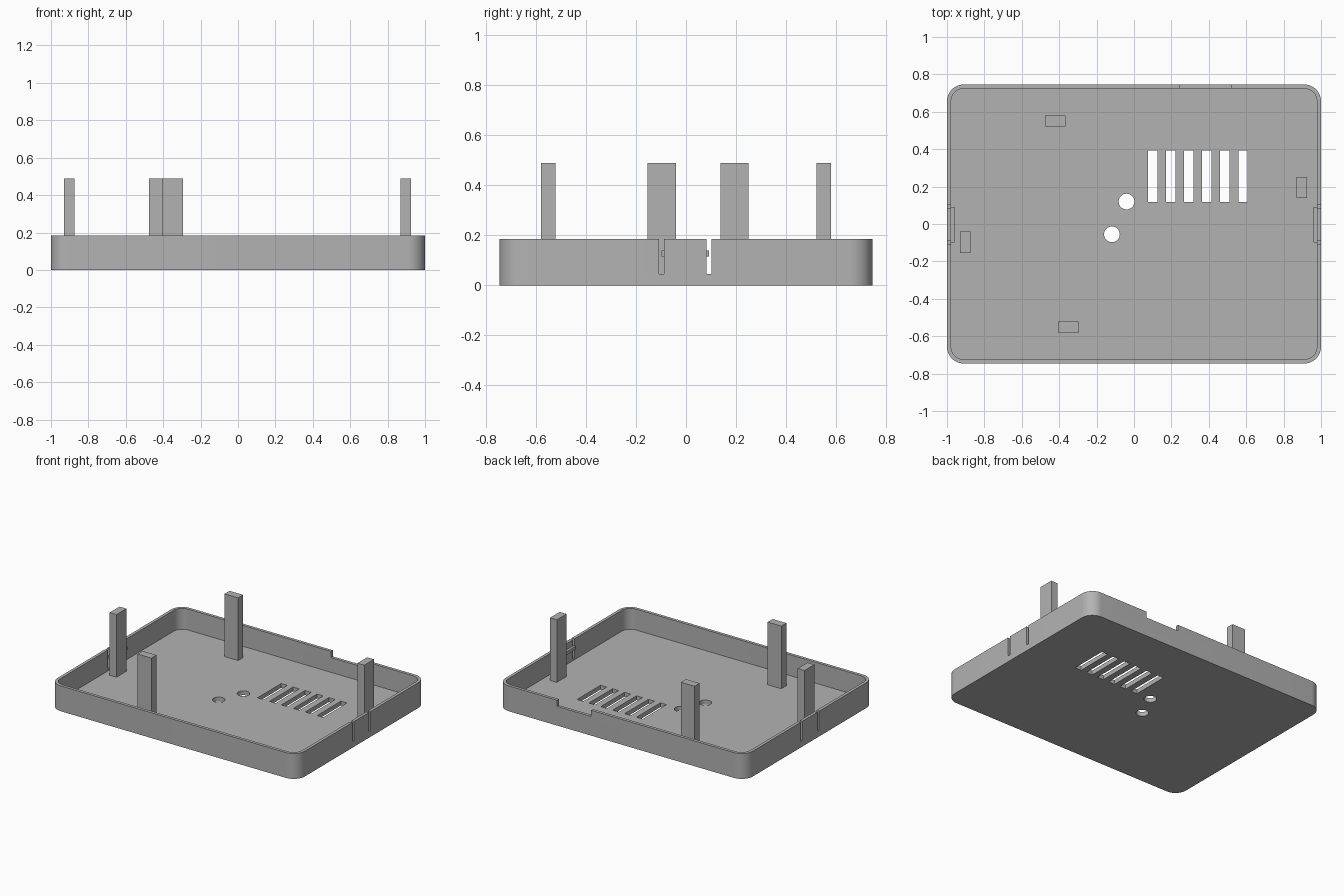
import bpy, bmesh, math

if "Cube" in bpy.data.objects:
    bpy.data.objects.remove(bpy.data.objects["Cube"])

grey = bpy.data.materials.new("matte grey")
grey.diffuse_color = (0.45, 0.45, 0.45, 1)
grey.use_nodes = True
grey.node_tree.nodes["Principled BSDF"].inputs["Base Color"].default_value = grey.diffuse_color

HX, HY, HEIGHT = 1.0, 0.746, 0.185
WALL, FLOOR, RADIUS = 0.022, 0.032, 0.09


def prism(name, outline, z0, z1):
    """Solid made by extruding a counter-clockwise xy outline."""
    bm = bmesh.new()
    face = bm.faces.new([bm.verts.new((x, y, z0)) for x, y in outline])
    top = bmesh.ops.extrude_face_region(bm, geom=[face])["geom"]
    for v in top:
        if isinstance(v, bmesh.types.BMVert):
            v.co.z = z1
    bmesh.ops.recalc_face_normals(bm, faces=bm.faces)
    mesh = bpy.data.meshes.new(name)
    bm.to_mesh(mesh)
    bm.free()
    mesh.materials.append(grey)
    ob = bpy.data.objects.new(name, mesh)
    bpy.context.collection.objects.link(ob)
    return ob


def box(name, x0, x1, y0, y1, z0, z1):
    return prism(name, [(x0, y0), (x1, y0), (x1, y1), (x0, y1)], z0, z1)


def arc(cx, cy, r, a0, a1, n):
    return [(cx + r * math.cos(a0 + (a1 - a0) * i / n),
             cy + r * math.sin(a0 + (a1 - a0) * i / n)) for i in range(n + 1)]


def rounded_rect(hx, hy, r):
    pts = []
    for k, (sx, sy) in enumerate([(1, 1), (-1, 1), (-1, -1), (1, -1)]):
        a = k * math.pi / 2
        pts += arc(sx * (hx - r), sy * (hy - r), r, a, a + math.pi / 2, 14)
    return pts


# Tray body and its hollow
tray = prism("tray", rounded_rect(HX, HY, RADIUS), 0, HEIGHT)
cutters = [prism("hollow_cutter",
                 rounded_rect(HX - WALL, HY - WALL, RADIUS - WALL), FLOOR, 0.4)]

# Ventilation slots
for i in range(6):
    x = 0.075 + 0.0965 * i
    cutters.append(box("vent_cutter", x, x + 0.05, 0.118, 0.392, -0.1, 0.1))

# Round holes in the floor
for cx, cy in [(-0.04, 0.12), (-0.118, -0.055)]:
    cutters.append(prism("hole_cutter",
                         arc(cx, cy, 0.042, 0, 2 * math.pi, 40)[:-1], -0.1, 0.1))

# Notch in the back rim
cutters.append(box("notch_cutter", 0.245, 0.52, HY - 0.05, HY + 0.05, 0.14, 0.4))

# Slits beside the clip tabs, in both side walls
for sx in (-1, 1):
    for y in (-0.108, 0.083):
        cutters.append(box("slit_cutter", sx * HX - 0.05, sx * HX + 0.05,
                           y, y + 0.02, 0.045, 0.4))

for c in cutters:
    c.hide_render = True
    mod = tray.modifiers.new(c.name, "BOOLEAN")
    mod.operation, mod.solver, mod.object = "DIFFERENCE", "EXACT", c

# Bake the cuts and drop the helpers
graph = bpy.context.evaluated_depsgraph_get()
cut_mesh = bpy.data.meshes.new_from_object(tray.evaluated_get(graph))
tray.modifiers.clear()
tray.data = cut_mesh
for c in cutters:
    bpy.data.objects.remove(c)

bpy.context.view_layer.objects.active = tray
tray.select_set(True)
bpy.ops.object.shade_smooth_by_angle(angle=math.radians(30))

# Clip ridges on the inside of the tabs
for side, x0, x1 in [("left", -HX + 0.02, -0.96), ("right", 0.96, HX - 0.02)]:
    box(side + "_clip_ridge", x0, x1, -0.098, 0.092, 0.115, 0.14)

# Standing posts
POSTS = {
    "back_post": (-0.475, -0.365, 0.522, 0.58),
    "front_post": (-0.405, -0.295, -0.58, -0.522),
    "right_post": (0.87, 0.925, 0.138, 0.25),
    "left_post": (-0.93, -0.875, -0.154, -0.04),
}
for name, (x0, x1, y0, y1) in POSTS.items():
    box(name, x0, x1, y0, y1, FLOOR - 0.01, 0.49)
